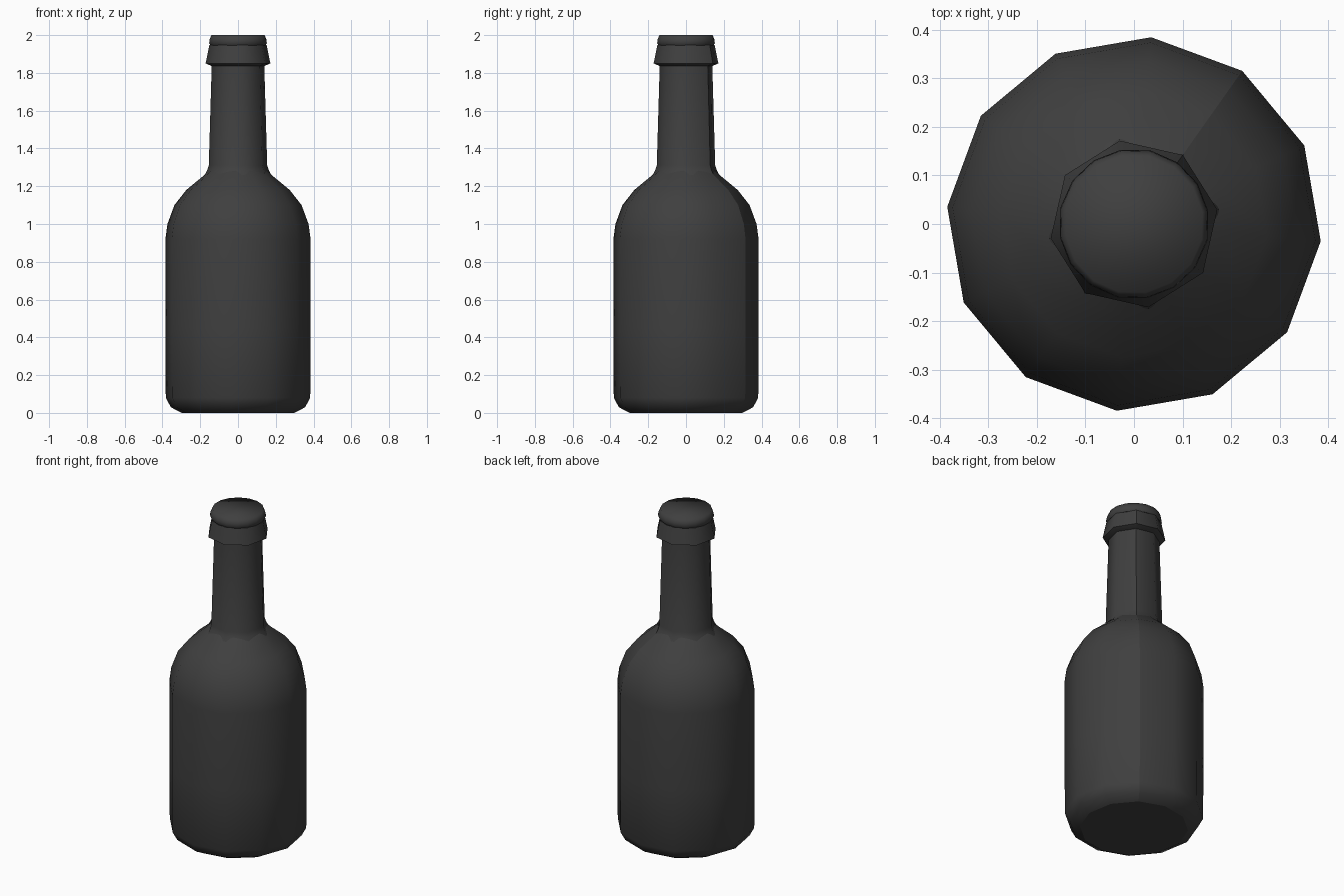
import bpy
import bmesh
from math import cos, sin, radians

old = bpy.data.objects.get("Cube")
if old:
    bpy.data.objects.remove(old, do_unlink=True)

SEAM = radians(54.75)  # corner shared by the body and the neck

black = bpy.data.materials.new("charcoal black")
black.use_nodes = True
colour = (0.05, 0.05, 0.05, 1)
black.diffuse_color = colour
bsdf = black.node_tree.nodes["Principled BSDF"]
bsdf.inputs["Base Color"].default_value = colour
bsdf.inputs["Roughness"].default_value = 0.7


def turned(name, profile, sides, sharp_rings=(), seam=True):
    """Turn a (radius, height) profile into a closed smooth solid."""
    bm = bmesh.new()
    rings = []
    for r, z in profile:
        angles = [SEAM + radians(360) * i / sides for i in range(sides)]
        rings.append([bm.verts.new((r * cos(a), r * sin(a), z)) for a in angles])
    for low, high in zip(rings, rings[1:]):
        for i in range(sides):
            j = (i + 1) % sides
            bm.faces.new((low[i], low[j], high[j], high[i]))
    bm.faces.new(rings[0][::-1])
    bm.faces.new(rings[-1])
    for face in bm.faces:
        face.smooth = True
    # Hard edges: chosen rings and the vertical seam
    for k in sharp_rings:
        for i in range(sides):
            bm.edges.get((rings[k][i], rings[k][i - 1])).smooth = False
    if seam:
        for low, high in zip(rings, rings[1:]):
            bm.edges.get((low[0], high[0])).smooth = False
    mesh = bpy.data.meshes.new(name)
    bm.to_mesh(mesh)
    bm.free()
    mesh.materials.append(black)
    obj = bpy.data.objects.new(name, mesh)
    bpy.context.collection.objects.link(obj)
    return obj


# Body with chamfered base and rounded shoulder
turned("bottle_body", [
    (0.30, 0), (0.357, 0.03), (0.384, 0.08), (0.386, 0.45), (0.386, 0.92),
    (0.375, 1.0), (0.338, 1.10), (0.275, 1.18), (0.19, 1.25),
    (0.165, 1.275), (0.13, 1.30)], 12, sharp_rings=(0,))

# Eight-sided tapering neck
turned("bottle_neck", [
    (0.178, 1.26), (0.165, 1.285), (0.157, 1.31), (0.141, 1.845)], 8,
    sharp_rings=(0, 3))

# Flared lip collar
turned("lip_collar", [
    (0.138, 1.835), (0.174, 1.85), (0.154, 1.947)], 8, sharp_rings=(1, 2))

# Round cap
turned("bottle_cap", [
    (0.147, 1.945), (0.155, 1.957), (0.153, 1.975), (0.143, 2.0)], 16,
    sharp_rings=(0,), seam=False)
